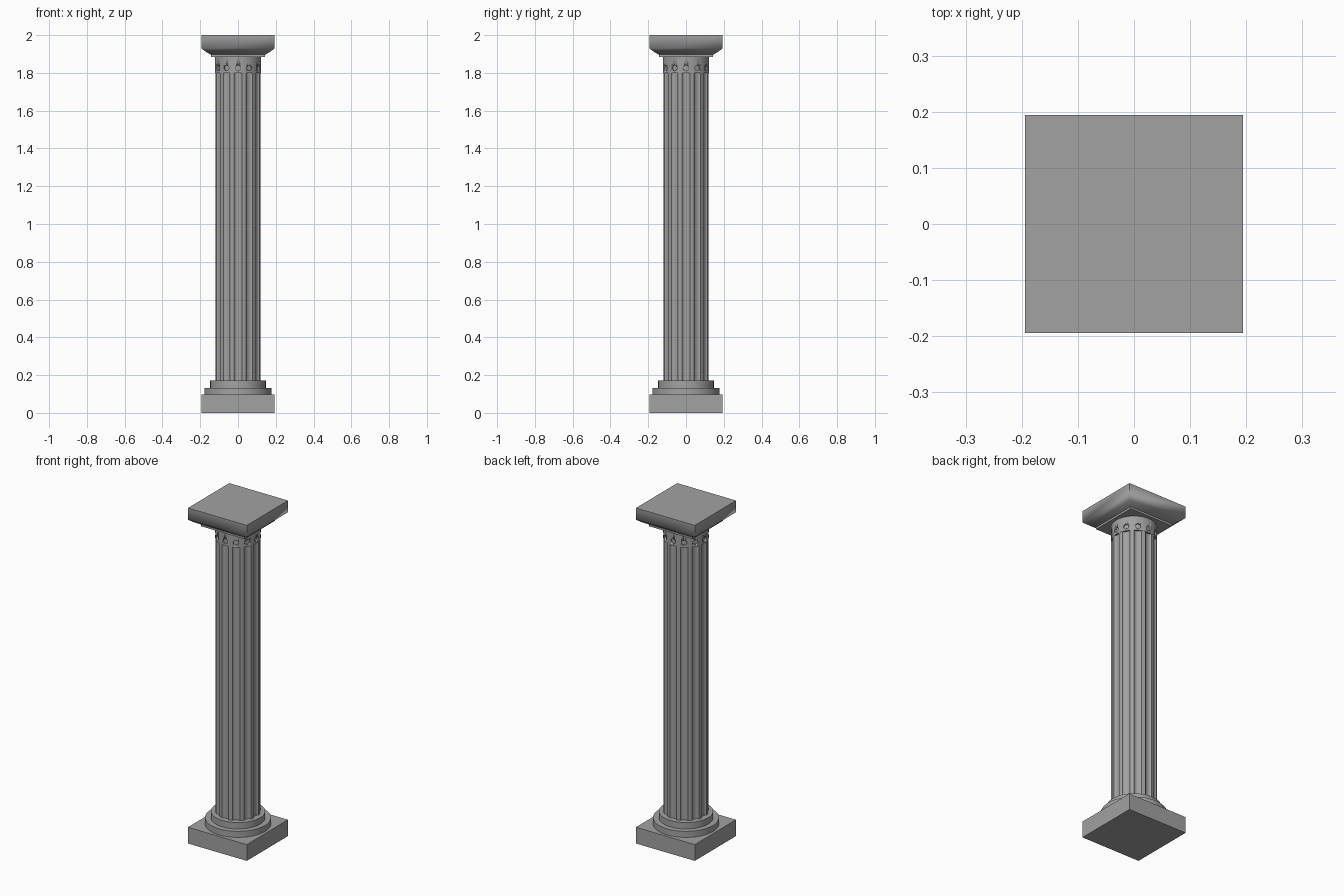
import bpy, bmesh
from math import cos, sin, pi, tau
from mathutils import Matrix, Vector

cube = bpy.data.objects.get("Cube")
if cube:
    bpy.data.objects.remove(cube, do_unlink=True)

stone = bpy.data.materials.new("grey stone")
stone.use_nodes = True
stone.diffuse_color = (0.36, 0.36, 0.36, 1)
stone.node_tree.nodes["Principled BSDF"].inputs["Base Color"].default_value = stone.diffuse_color

FLUTES = 12
RADIUS = 0.122


def finish(name, bm, angle=0.6):
    bmesh.ops.recalc_face_normals(bm, faces=bm.faces)
    mesh = bpy.data.meshes.new(name)
    bm.to_mesh(mesh)
    bm.free()
    mesh.materials.append(stone)
    obj = bpy.data.objects.new(name, mesh)
    bpy.context.collection.objects.link(obj)
    bpy.ops.object.select_all(action='DESELECT')
    obj.select_set(True)
    bpy.context.view_layer.objects.active = obj
    bpy.ops.object.shade_smooth_by_angle(angle=angle)
    return obj


def loft(name, rings, angle=0.6):
    """Join outlines of equal length from bottom to top and cap both ends."""
    bm = bmesh.new()
    loops = [[bm.verts.new(p) for p in ring] for ring in rings]
    for low, high in zip(loops, loops[1:]):
        for i in range(len(low)):
            j = (i + 1) % len(low)
            bm.faces.new((low[i], low[j], high[j], high[i]))
    bm.faces.new(loops[0][::-1])
    bm.faces.new(loops[-1])
    return finish(name, bm, angle)


def square(half, z):
    return [(x * half, y * half, z) for x, y in ((-1, -1), (1, -1), (1, 1), (-1, 1))]


def circle(radius, z, sides=72):
    return [(radius * cos(tau * i / sides), radius * sin(tau * i / sides), z) for i in range(sides)]


def fluted(z, half_width=0.165, depth=0.011, steps=8):
    """Round outline with a shallow concave groove at each flute."""
    points = []
    for f in range(FLUTES):
        mid = tau * f / FLUTES
        for s in range(steps + 1):
            t = 2 * s / steps - 1
            a = mid + t * half_width
            r = RADIUS - depth * (1 - t * t) ** 0.5
            points.append((r * cos(a), r * sin(a), z))
        a = mid + pi / FLUTES
        points.append((RADIUS * cos(a), RADIUS * sin(a), z))
    return points


# Base: square plinth and two stepped rings
loft("plinth", [square(0.194, 0), square(0.194, 0.097)])
loft("lower_base_ring", [circle(0.178, 0.097), circle(0.178, 0.133)])
loft("upper_base_ring", [circle(0.147, 0.133), circle(0.147, 0.171)])

# Shaft with flutes
loft("fluted_shaft", [fluted(0.171), fluted(1.8)])

# Plain neck with a ring of round sinkings
neck = loft("neck", [circle(RADIUS + 0.001, 1.8), circle(RADIUS + 0.001, 1.886)])
bm = bmesh.new()
for f in range(FLUTES):
    a = tau * f / FLUTES
    out = Vector((cos(a), sin(a), 0))
    place = Matrix.Translation(out * 0.127 + Vector((0, 0, 1.826)))
    bmesh.ops.create_cone(bm, cap_ends=True, segments=20, radius1=0.015, radius2=0.015,
                          depth=0.026, matrix=place @ out.to_track_quat('Z', 'Y').to_matrix().to_4x4())
cutter = finish("neck_cutter", bm)
cutter.hide_render = True
cut = neck.modifiers.new("sinkings", 'BOOLEAN')
cut.operation = 'DIFFERENCE'
cut.solver = 'EXACT'
cut.object = cutter
bpy.context.view_layer.objects.active = neck
bpy.ops.object.modifier_apply(modifier=cut.name)
bpy.data.objects.remove(cutter, do_unlink=True)

# Capital: thin square fillet, then a flare up to the slab
loft("capital_fillet", [square(0.143, 1.885), square(0.143, 1.9)])
loft("capital_slab", [square(0.146, 1.897), square(0.172, 1.913), square(0.194, 1.93),
                      square(0.194, 2.0)], angle=1.1)
